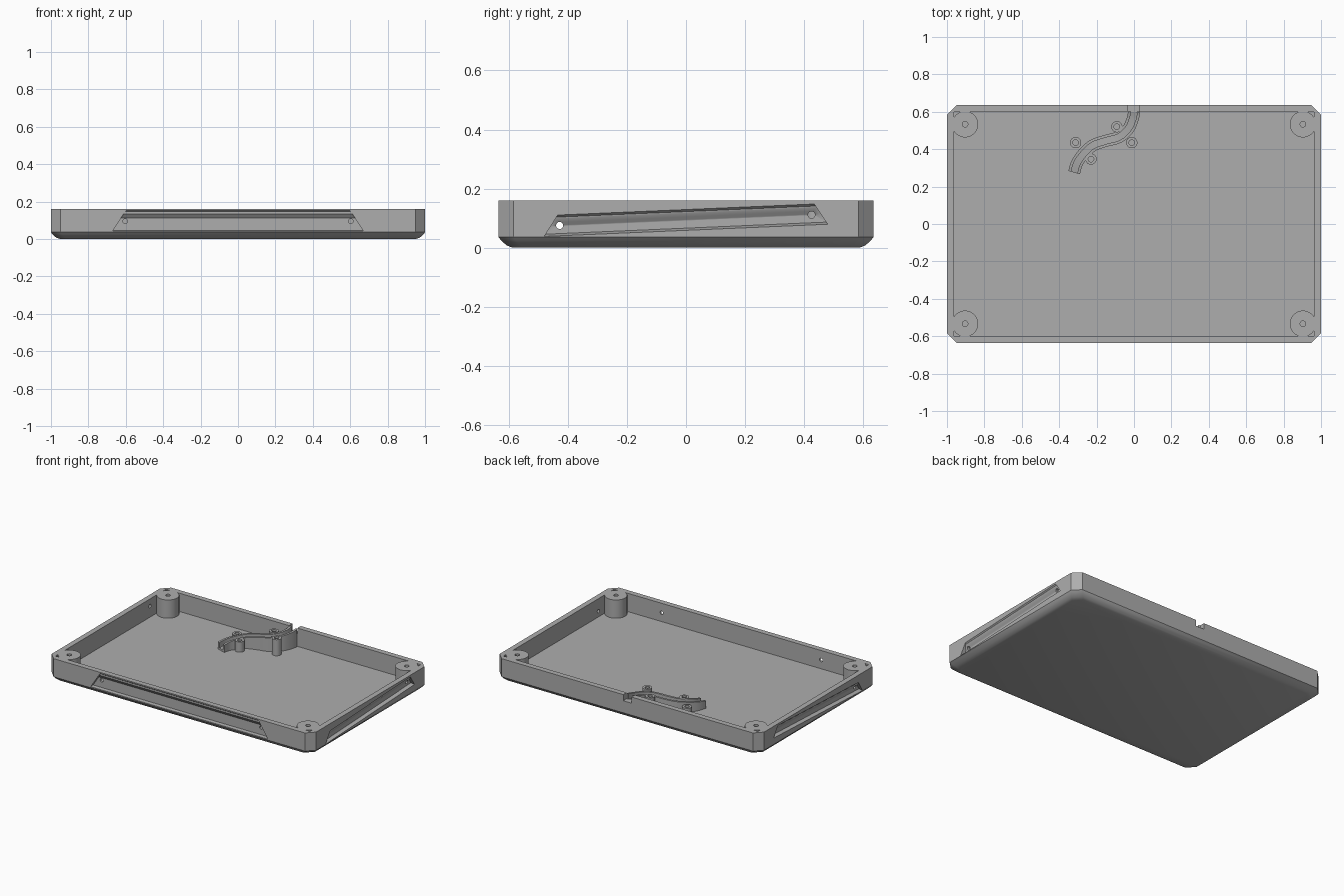
import bpy, bmesh, math
from mathutils import Vector

if "Cube" in bpy.data.objects:
    bpy.data.objects.remove(bpy.data.objects["Cube"])

GREY = (0.42, 0.42, 0.42, 1)
mat = bpy.data.materials.new("plain_grey")
mat.use_nodes = True
mat.diffuse_color = GREY
mat.node_tree.nodes["Principled BSDF"].inputs["Base Color"].default_value = GREY

HX, HY, TOP = 1.0, 0.635, 0.16
WALL, FLOOR, CORNER = 0.037, 0.035, 0.05


def finish(name, bm):
    bmesh.ops.recalc_face_normals(bm, faces=bm.faces)
    me = bpy.data.meshes.new(name)
    bm.to_mesh(me)
    bm.free()
    me.materials.append(mat)
    ob = bpy.data.objects.new(name, me)
    bpy.context.scene.collection.objects.link(ob)
    return ob


def loft(name, rings, closed=False):
    """Skin a row of equal point rings and cap both ends."""
    bm = bmesh.new()
    vs = [[bm.verts.new(p) for p in ring] for ring in rings]
    n = len(vs[0])
    for a, b in zip(vs, vs[1:]):
        for i in range(n):
            j = (i + 1) % n
            bm.faces.new((a[i], a[j], b[j], b[i]))
    bm.faces.new(vs[0])
    bm.faces.new(vs[-1])
    return finish(name, bm)


def box(name, lo, hi):
    ring = [(lo[0], lo[1]), (hi[0], lo[1]), (hi[0], hi[1]), (lo[0], hi[1])]
    return loft(name, [[(x, y, z) for x, y in ring] for z in (lo[2], hi[2])])


def rod(name, start, end, r, sides=32):
    start, end = Vector(start), Vector(end)
    axis = (end - start).normalized()
    u = axis.orthogonal().normalized()
    v = axis.cross(u)
    turn = [2 * math.pi * i / sides for i in range(sides)]
    return loft(name, [[c + u * r * math.cos(t) + v * r * math.sin(t) for t in turn]
                       for c in (start, end)])


def apply_cuts(ob, cutters):
    bpy.context.view_layer.objects.active = ob
    for c in cutters:
        c.hide_render = True
        m = ob.modifiers.new("cut", "BOOLEAN")
        m.operation, m.solver, m.object = "DIFFERENCE", "EXACT", c
        bpy.ops.object.modifier_apply(modifier=m.name)
        bpy.data.objects.remove(c)


def smooth(ob):
    bpy.ops.object.select_all(action="DESELECT")
    ob.select_set(True)
    bpy.context.view_layer.objects.active = ob
    bpy.ops.object.shade_smooth_by_angle(angle=math.radians(35))


# Tray shell: chamfered rectangle with a rounded-off lower edge
def outline(inset, z):
    x, y, c = HX - inset, HY - inset, CORNER
    pts = []
    for sx, sy in ((1, 1), (-1, 1), (-1, -1), (1, -1)):
        pair = [(sx * x, sy * (y - c)), (sx * (x - c), sy * y)]
        pts += pair if sx * sy > 0 else pair[::-1]
    return [(px, py, z) for px, py in pts]


tray = loft("tray", [outline(i, z) for i, z in
                     ((0.048, 0), (0.028, 0.007), (0.008, 0.025), (0, 0.036), (0, TOP))])
cuts = [box("cavity", (WALL - HX, WALL - HY, FLOOR), (HX - WALL, HY - WALL, 0.3)),
        box("cable_notch", (-0.032, HY - 0.05, 0.118), (0.03, HY + 0.05, 0.3))]


# Stepped slanting recesses on the front and both short sides
def recess(name, profile, half, place):
    z0 = profile[-2][1]
    def cap(s):
        return [place(s * (half - 0.65 * (z - z0)), d, z) for d, z in profile]
    return loft(name, [cap(-1), cap(1)])


def at_front(u, d, z):
    return (u, d - HY, z)


def at_side(sign):
    return lambda u, d, z: (sign * (HX - d), u, z + 0.043 * u)


OUT = -0.02
front_profile = [(OUT, 0.152), (0, 0.152), (0.008, 0.146), (0.008, 0.134),
                 (0.024, 0.113), (0.024, 0.046), (0, 0.043), (OUT, 0.043)]
side_profile = [(OUT, 0.129), (0, 0.129), (0.008, 0.122), (0.008, 0.117),
                (0.024, 0.092), (0.024, 0.066), (0, 0.0585), (OUT, 0.0585)]
cuts.append(recess("front_recess", front_profile, 0.67, at_front))
for s in (-1, 1):
    cuts.append(recess("side_recess", side_profile, 0.48, at_side(s)))
    # Wire holes at the recess ends
    cuts.append(rod("front_hole", (s * 0.603, -HY - 0.02, 0.095), (s * 0.603, 0.06 - HY, 0.095), 0.012, 20))
    for y, z in ((-0.428, 0.075), (0.425, 0.111)):
        cuts.append(rod("side_hole", (s * (HX - 0.06), y, z), (s * (HX + 0.02), y, z), 0.012, 20))
apply_cuts(tray, cuts)
smooth(tray)

# Corner screw posts
for sx, xn in ((-1, "right"), (1, "left")):
    for sy, yn in ((-1, "front"), (1, "back")):
        x, y = sx * 0.903, sy * 0.533
        post = rod(f"{yn}_{xn}_post", (x, y, FLOOR - 0.01), (x, y, TOP), 0.07, 48)
        apply_cuts(post, [rod("screw_hole", (x, y, 0.06), (x, y, 0.3), 0.015, 20)])
        smooth(post)

# Cable guide: an S-shaped channel ramping up to the notch
knots = [Vector(p) for p in ((0, 0.6), (-0.006, 0.565), (-0.03, 0.51), (-0.08, 0.465),
                             (-0.15, 0.445), (-0.22, 0.42), (-0.27, 0.375),
                             (-0.305, 0.325), (-0.32, 0.275))]


def spline(t):
    i = min(int(t), len(knots) - 2)
    f = t - i
    a, b = knots[i], knots[i + 1]
    p = knots[i - 1] if i else 2 * a - b
    q = knots[i + 2] if i + 2 < len(knots) else 2 * b - a
    return 0.5 * (2 * a + (b - p) * f + (2 * p - 5 * a + 4 * b - q) * f * f
                  + (3 * a - p - 3 * b + q) * f ** 3)


rings = []
STEPS = 32
for k in range(STEPS + 1):
    t = (len(knots) - 1) * k / STEPS
    c = spline(t)
    d = (spline(min(t + 0.05, len(knots) - 1)) - spline(max(t - 0.05, 0))).normalized()
    side = Vector((-d.y, d.x))
    top = TOP - 0.004 - 0.071 * k / STEPS
    low = top - 0.038
    section = ((-0.032, FLOOR - 0.01), (-0.032, top), (-0.017, top), (-0.017, low),
               (0.017, low), (0.017, top), (0.032, top), (0.032, FLOOR - 0.01))
    rings.append([(c.x + side.x * w, c.y + side.y * w, z) for w, z in section])
smooth(loft("cable_guide", rings))

# Hollow pegs beside the guide
for i, (x, y, top) in enumerate(((-0.312, 0.435, 0.095), (-0.23, 0.347, 0.105),
                                 (-0.092, 0.52, 0.14), (-0.012, 0.435, 0.145))):
    peg = rod(f"guide_peg_{i + 1}", (x, y, FLOOR - 0.01), (x, y, top), 0.03)
    apply_cuts(peg, [rod("peg_hole", (x, y, 0.05), (x, y, 0.3), 0.015, 20)])
    smooth(peg)
